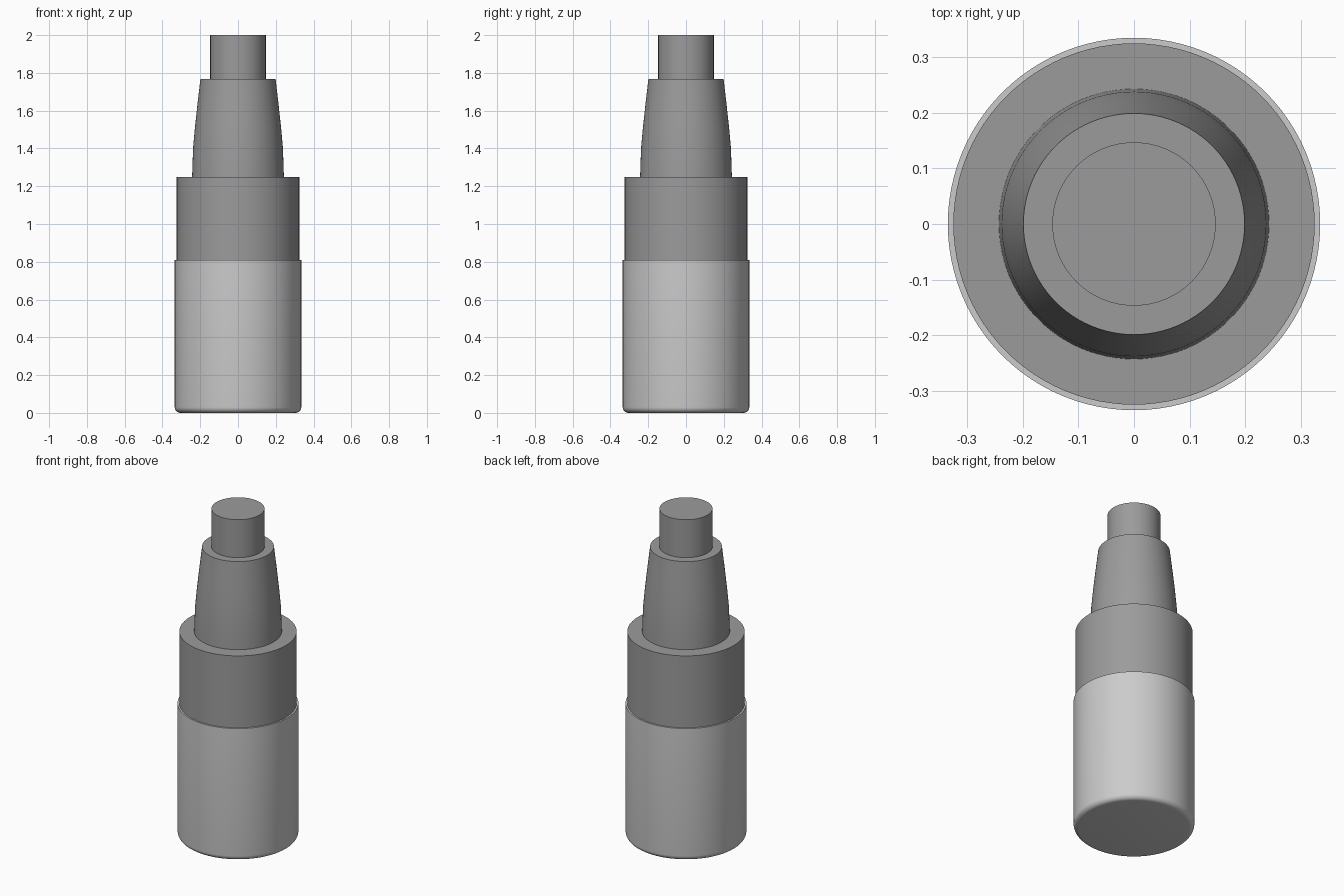
import bpy, bmesh, math

if "Cube" in bpy.data.objects:
    bpy.data.objects.remove(bpy.data.objects["Cube"])

SEGMENTS = 96

dark = bpy.data.materials.new("dark_grey")
dark.diffuse_color = (0.33, 0.33, 0.33, 1)
dark.use_nodes = True
dark.node_tree.nodes["Principled BSDF"].inputs["Base Color"].default_value = dark.diffuse_color


def lathe(name, profile, material=None):
    """Revolve (radius, z) points around z and cap both ends."""
    bm = bmesh.new()
    rings = []
    for r, z in profile:
        rings.append([bm.verts.new((r * math.cos(a), r * math.sin(a), z))
                      for a in (2 * math.pi * i / SEGMENTS for i in range(SEGMENTS))])
    for low, high in zip(rings, rings[1:]):
        for i in range(SEGMENTS):
            j = (i + 1) % SEGMENTS
            bm.faces.new((low[i], low[j], high[j], high[i]))
    bm.faces.new(rings[0][::-1])
    bm.faces.new(rings[-1])
    mesh = bpy.data.meshes.new(name)
    bm.to_mesh(mesh)
    bm.free()
    obj = bpy.data.objects.new(name, mesh)
    bpy.context.collection.objects.link(obj)
    if material:
        mesh.materials.append(material)
    bpy.ops.object.select_all(action='DESELECT')
    obj.select_set(True)
    bpy.context.view_layer.objects.active = obj
    bpy.ops.object.shade_smooth_by_angle(angle=math.radians(35))
    return obj


# Light lower body with a rounded bottom edge
R, B = 0.335, 0.03
edge = [(R - B + B * math.sin(t), B - B * math.cos(t))
        for t in (math.pi / 2 * i / 6 for i in range(7))]
lathe("lower_body", edge + [(R, 0.81)])

# Dark collar
lathe("collar", [(0.325, 0.81), (0.325, 1.25)], dark)

# Tapered neck, slightly bowed
lathe("tapered_neck", [(0.243, 1.25), (0.238, 1.40), (0.228, 1.51),
                       (0.214, 1.64), (0.199, 1.768)], dark)

# Narrow cylindrical tip
lathe("tip", [(0.147, 1.768), (0.147, 2.0)], dark)
